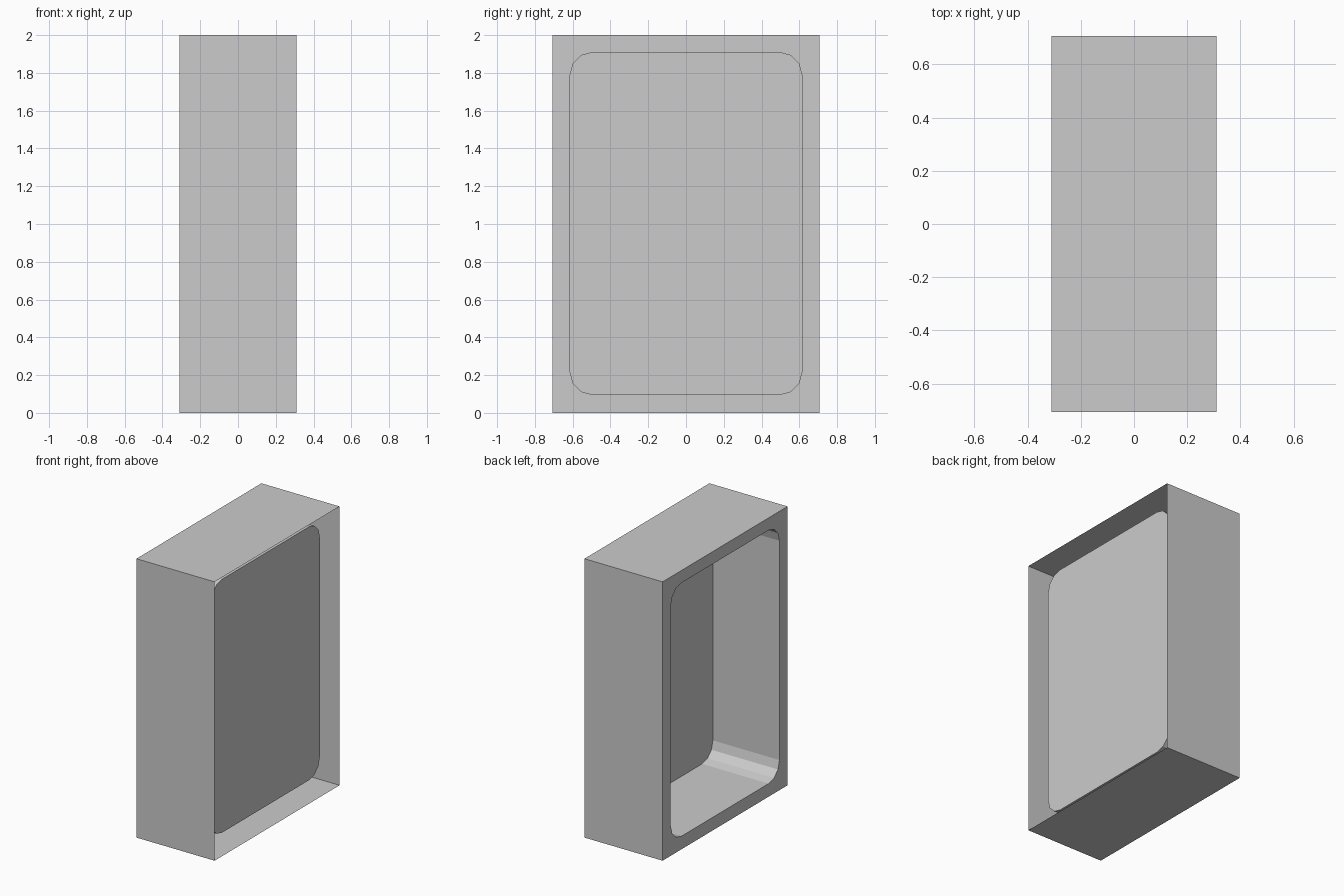
import bpy, bmesh, math

if "Cube" in bpy.data.objects:
    bpy.data.objects.remove(bpy.data.objects["Cube"])

W, D, H = 0.31, 0.708, 2.0       # half width, half depth, height
HY, Z0, Z1 = 0.616, 0.094, 1.911  # rounded recess extents
R, SEG = 0.122, 3                # recess corner radius, segments
PANEL_X = 0.218                  # recess floor

bm = bmesh.new()

# Outer box walls, open on the +x side
outer = [(D, H), (-D, H), (-D, 0), (D, 0)]
near = [bm.verts.new((-W, y, z)) for y, z in outer]
far = [bm.verts.new((W, y, z)) for y, z in outer]
for i in range(4):
    j = (i + 1) % 4
    bm.faces.new((near[i], near[j], far[j], far[i]))

# Rounded outline, one arc per corner in the same order as the box corners
centres = [(HY - R, Z1 - R), (R - HY, Z1 - R), (R - HY, Z0 + R), (HY - R, Z0 + R)]
def arcs(x):
    return [[bm.verts.new((x, cy + R * math.cos(a), cz + R * math.sin(a)))
             for a in [math.pi / 2 * (c + k / SEG) for k in range(SEG + 1)]]
            for c, (cy, cz) in enumerate(centres)]

rim, base = arcs(-W), arcs(PANEL_X)

# Flat frame on the -x side
for c in range(4):
    n = (c + 1) % 4
    bm.faces.new([near[c]] + rim[c])
    bm.faces.new((near[c], rim[c][-1], rim[n][0], near[n]))

# Recess walls and recess floor
rim_loop, base_loop = sum(rim, []), sum(base, [])
for i in range(len(rim_loop)):
    j = (i + 1) % len(rim_loop)
    bm.faces.new((rim_loop[i], base_loop[i], base_loop[j], rim_loop[j]))
bm.faces.new(base_loop)

# Consistent normals, with the frame facing -x
bmesh.ops.recalc_face_normals(bm, faces=bm.faces[:])
bm.normal_update()
bm.faces.ensure_lookup_table()
if bm.faces[0].normal.z < 0:
    bmesh.ops.reverse_faces(bm, faces=bm.faces[:])

mesh = bpy.data.meshes.new("recessed_box")
bm.to_mesh(mesh)
bm.free()
obj = bpy.data.objects.new("recessed_box", mesh)
bpy.context.collection.objects.link(obj)
